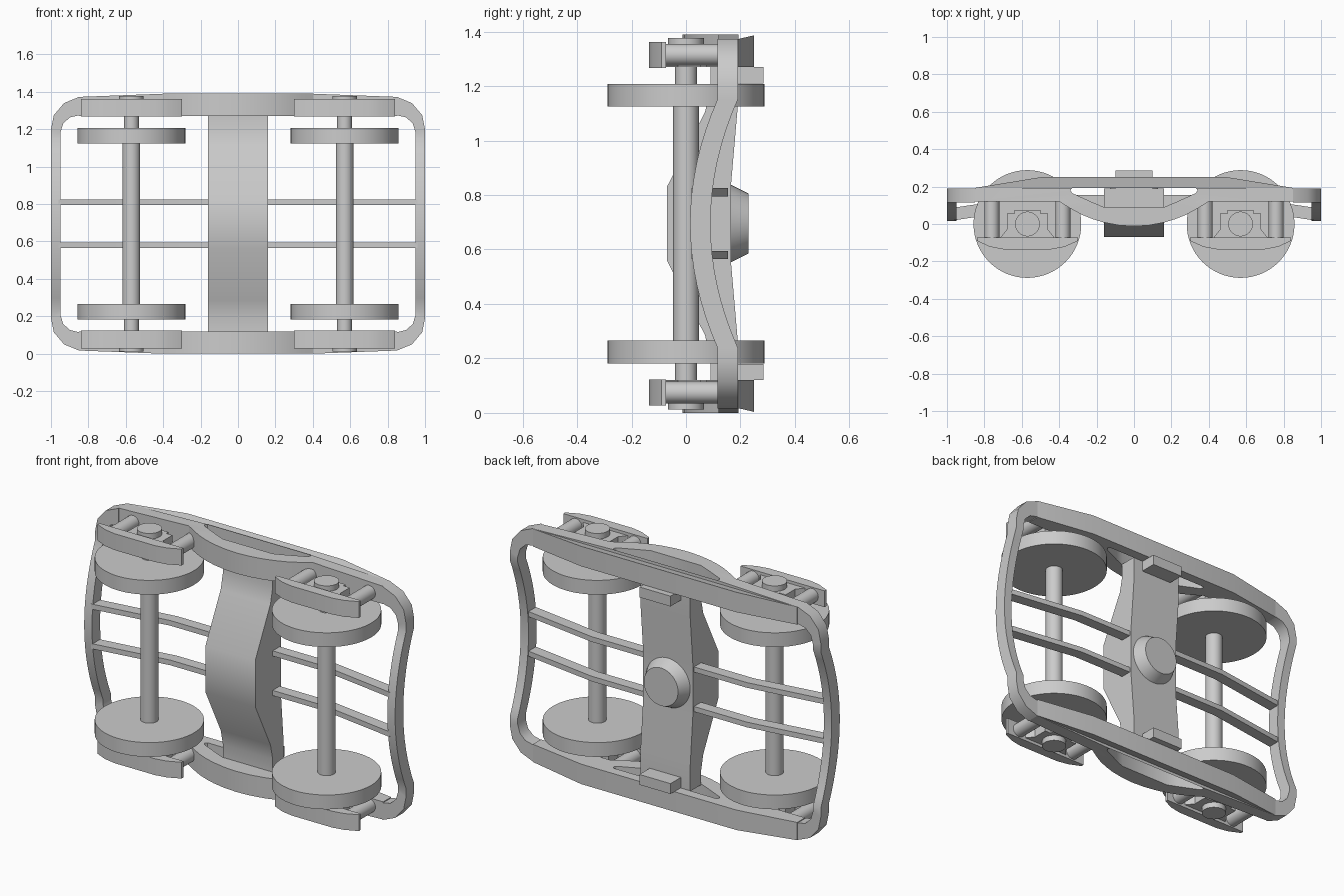
import bpy, bmesh, math
from mathutils import Vector, Matrix

MID = 0.695      # height of the middle of the truck
AXLE_X = 0.57    # distance of each axle from the middle

if "Cube" in bpy.data.objects:
    bpy.data.objects.remove(bpy.data.objects["Cube"], do_unlink=True)

steel = bpy.data.materials.new("grey_steel")
steel.use_nodes = True
GREY = (0.6, 0.6, 0.6, 1)
steel.diffuse_color = GREY
steel.node_tree.nodes["Principled BSDF"].inputs["Base Color"].default_value = GREY


def finish(name, bm):
    bmesh.ops.recalc_face_normals(bm, faces=bm.faces)
    mesh = bpy.data.meshes.new(name)
    bm.to_mesh(mesh)
    bm.free()
    mesh.materials.append(steel)
    obj = bpy.data.objects.new(name, mesh)
    bpy.context.collection.objects.link(obj)
    bpy.ops.object.select_all(action='DESELECT')
    obj.select_set(True)
    bpy.context.view_layer.objects.active = obj
    bpy.ops.object.shade_smooth_by_angle(angle=math.radians(30))
    return obj


def prism(name, points, a, b, place):
    """Extrude a flat outline from a to b; place(u, v, w) gives x, y, z."""
    bm = bmesh.new()
    ends = [[bm.verts.new(place(u, v, w)) for u, v in points] for w in (a, b)]
    n = len(points)
    for ring in ends:
        bm.faces.new(ring)
    for i in range(n):
        j = (i + 1) % n
        bm.faces.new((ends[0][i], ends[0][j], ends[1][j], ends[1][i]))
    return finish(name, bm)


def cylinder(name, start, end, r1, r2=None, sides=48):
    start, end = Vector(start), Vector(end)
    d = end - start
    bm = bmesh.new()
    bmesh.ops.create_cone(
        bm, cap_ends=True, segments=sides, radius1=r1,
        radius2=r1 if r2 is None else r2, depth=d.length,
        matrix=Matrix.Translation((start + end) / 2)
        @ d.to_track_quat('Z', 'Y').to_matrix().to_4x4())
    return finish(name, bm)


def box(name, lo, hi):
    corners = [(lo[0], lo[1]), (hi[0], lo[1]), (hi[0], hi[1]), (lo[0], hi[1])]
    return prism(name, corners, lo[2], hi[2], lambda u, v, w: (u, v, w))


def mirrored(half):
    """Complete a half outline by reflecting it in u."""
    return half + [(-u, v) for u, v in reversed(half) if u > 0]


# Side frames: outline with an arched belly and a slot, ends thinned
OUTLINE = mirrored([(0, -0.012), (0.08, -0.007), (0.16, 0.008), (0.22, 0.026),
                    (0.28, 0.05), (0.34, 0.083), (0.4, 0.12), (0.85, 0.12),
                    (0.85, 0.193), (0.5, 0.25)])
SLOT = mirrored([(0.16, 0.09), (0.22, 0.115), (0.33, 0.165), (0.34, 0.18),
                 (0.33, 0.193)])


def side_frame(name, side):
    curve = bpy.data.curves.new(name, 'CURVE')
    curve.dimensions = '2D'
    curve.fill_mode = 'BOTH'
    curve.extrude = 0.06
    for pts in (OUTLINE, SLOT):
        spline = curve.splines.new('POLY')
        spline.points.add(len(pts) - 1)
        for p, (x, y) in zip(spline.points, pts):
            p.co = (x, y, 0, 1)
        spline.use_cyclic_u = True
    temp = bpy.data.objects.new(name + "_curve", curve)
    bpy.context.collection.objects.link(temp)
    bpy.context.view_layer.update()
    mesh = temp.evaluated_get(bpy.context.evaluated_depsgraph_get()).to_mesh()
    bm = bmesh.new()
    bm.from_mesh(mesh)
    temp.to_mesh_clear()
    bpy.data.objects.remove(temp, do_unlink=True)
    bmesh.ops.remove_doubles(bm, verts=bm.verts, dist=0.0001)
    for v in bm.verts:
        h = 0.635 + v.co.z
        if v.co.z > 0:
            h -= 0.017 * max(0, abs(v.co.x) - 0.4) / 0.45
        v.co.z = MID + side * h
    finish(name, bm)


# End beams: rounded U shape that dips towards the axles in the middle
OUTER = [(0.85, 0.678), (0.93, 0.645), (0.985, 0.58), (1, 0.505), (1, 0.455)]
INNER = [(0.85, 0.58), (0.9, 0.568), (0.935, 0.535), (0.95, 0.485), (0.95, 0.455)]


def end_beam(name, side):
    heights = [0.455 * (1 - i / 8) for i in range(1, 16)]
    outer = OUTER + [(1, h) for h in heights] + [(x, -h) for x, h in reversed(OUTER)]
    inner = INNER + [(0.95, h) for h in heights] + [(x, -h) for x, h in reversed(INNER)]
    bm = bmesh.new()
    rings = []
    for o, i in zip(outer, inner):
        ring = []
        for (x, h), y in ((o, 0.115), (o, 0.19), (i, 0.19), (i, 0.115)):
            dip = 0.1 * max(0, 1 - (h / 0.455) ** 2)
            ring.append(bm.verts.new((side * x, y - dip, MID + h)))
        rings.append(ring)
    for a, b in zip(rings, rings[1:]):
        for k in range(4):
            j = (k + 1) % 4
            bm.faces.new((a[k], a[j], b[j], b[k]))
    bm.faces.new(rings[0])
    bm.faces.new(rings[-1])
    finish(name, bm)


# Bolster between the side frames, deeper in the middle
bolster = mirrored([(0, -0.07), (0.135, -0.07), (0.41, 0.07), (0.5, 0.09),
                    (0.58, 0.09), (0.58, 0.19), (0.43, 0.19), (0.14, 0.165)])
prism("bolster", bolster, -0.16, 0.16, lambda u, v, w: (w, v, MID + u))
cylinder("centre_pivot", (0, 0.16, MID), (0, 0.23, MID), 0.145, 0.11)

BAR = [(0.15, 0.09), (0.5, 0.09), (0.96, 0.02), (0.96, 0.088), (0.5, 0.155), (0.15, 0.155)]
HOUSING = mirrored([(0, -0.08), (0.15, -0.08), (0.11, -0.03), (0.11, 0.055),
                    (0.07, 0.055), (0.07, 0.075)])
CRADLE = mirrored([(0, -0.135), (0.13, -0.135), (0.2, -0.122), (0.27, -0.09),
                   (0.27, -0.073)])

for side, where in ((1, "upper"), (-1, "lower")):
    side_frame(where + "_side_frame", side)
    z = lambda h: MID + side * h
    box(where + "_side_bearer", (-0.1, 0.15, z(0.515)), (0.1, 0.285, z(0.575)))
    for sx, hand in ((1, "left"), (-1, "right")):
        tag = where + "_" + hand + "_"
        cx = sx * AXLE_X
        cylinder(tag + "wheel", (cx, 0, z(0.43)), (cx, 0, z(0.513)), 0.288, sides=64)
        cylinder(tag + "axle_journal", (cx, 0, z(0.5)), (cx, 0, z(0.6)), 0.04)
        cylinder(tag + "axle_cap", (cx, 0, z(0.6)), (cx, 0, z(0.682)), 0.066)
        local = lambda u, v, w: (cx + u, v, z(w))
        prism(tag + "axle_box", HOUSING, 0.575, 0.65, local)
        prism(tag + "spring_cradle", CRADLE, 0.572, 0.667, local)
        for k, end in ((-1, "a"), (1, "b")):
            sxp = cx + k * 0.19
            cylinder(tag + "spring_" + end, (sxp, -0.08, z(0.62)),
                     (sxp, 0.125, z(0.62)), 0.04, sides=24)
        prism(tag + "cross_bar", BAR, 0.1, 0.13, lambda u, v, w: (sx * u, v, z(w)))

for sx, hand in ((1, "left"), (-1, "right")):
    end_beam(hand + "_end_beam", sx)
    cylinder(hand + "_axle", (sx * AXLE_X, 0, MID - 0.44),
             (sx * AXLE_X, 0, MID + 0.44), 0.047)
